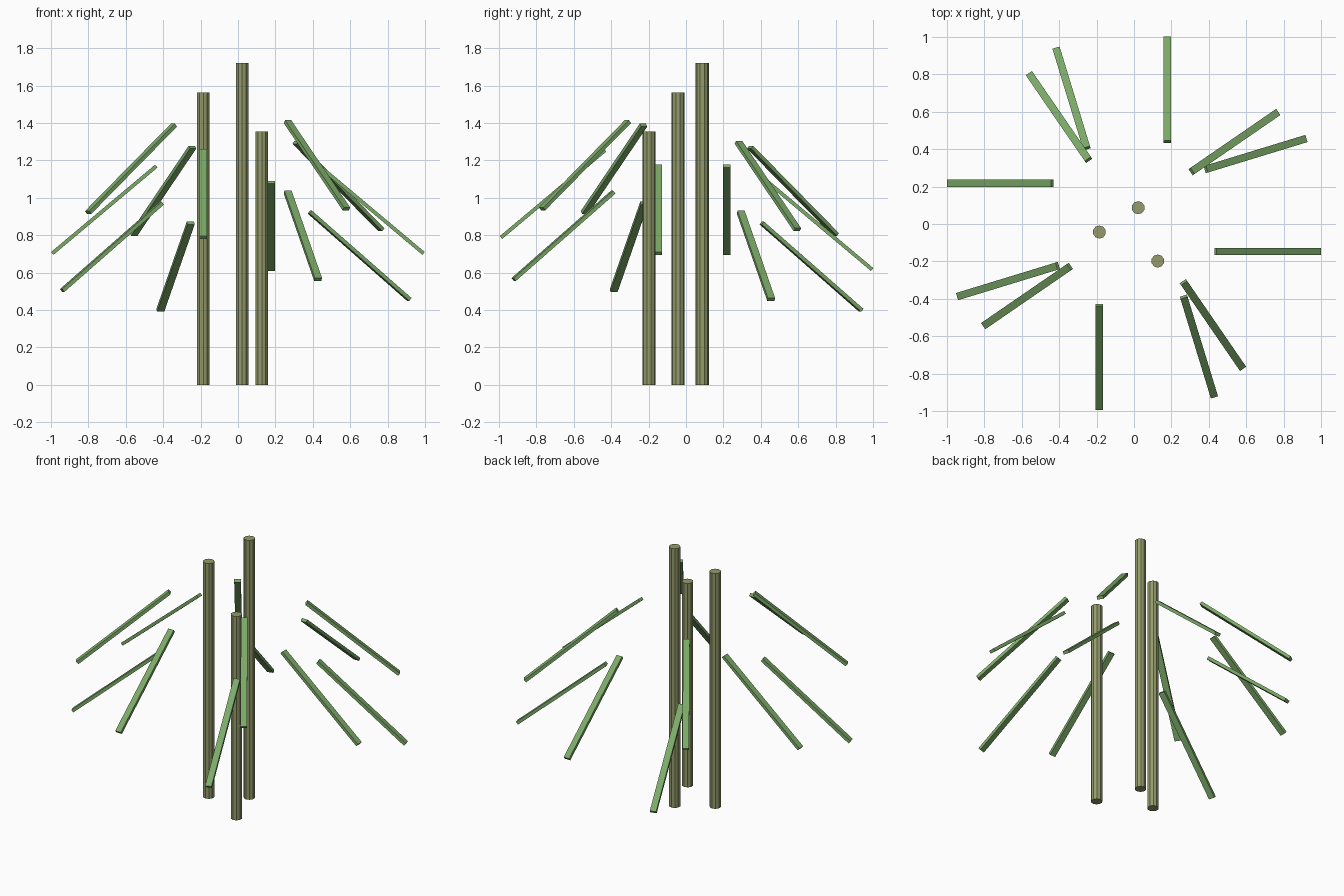
import bpy
from math import radians, cos, sin
from mathutils import Matrix

if "Cube" in bpy.data.objects:
    bpy.data.objects.remove(bpy.data.objects["Cube"])


def material(name, color):
    m = bpy.data.materials.new(name)
    m.diffuse_color = color
    m.use_nodes = True
    m.node_tree.nodes["Principled BSDF"].inputs["Base Color"].default_value = m.diffuse_color
    return m


stem_mat = material("stem olive", (0.30, 0.33, 0.15, 1))
leaf_mat = material("leaf green", (0.20, 0.40, 0.14, 1))

# upright stems: x, y, height
STEMS = [(0.022, 0.087, 1.722), (-0.185, -0.043, 1.563), (0.127, -0.198, 1.354)]
for i, (x, y, h) in enumerate(STEMS):
    bpy.ops.mesh.primitive_cylinder_add(vertices=10, radius=0.035, depth=h,
                                        location=(x, y, h / 2))
    ob = bpy.context.object
    ob.name = f"stem_{i + 1}"
    ob.data.materials.append(stem_mat)

# drooping leaf blades: centre x, y, z and heading in degrees
LEAVES = [
    (0.714, -0.147, 0.936, 0), (0.178, 0.717, 0.850, 90),
    (-0.715, 0.218, 0.936, 180), (-0.185, -0.711, 1.021, 270),
    (0.650, 0.374, 0.690, 17), (-0.334, 0.671, 0.632, 107),
    (-0.674, -0.305, 0.738, 197), (0.347, -0.655, 0.797, 287),
    (0.537, 0.438, 1.063, 34.5), (-0.401, 0.572, 1.037, 124.5),
    (-0.572, -0.385, 1.155, 214.5), (0.422, -0.540, 1.174, 304.5),
]
LENGTH, WIDTH, THICK, DROOP = 0.726, 0.04, 0.02, 40

for i, (x, y, z, heading) in enumerate(LEAVES):
    bpy.ops.mesh.primitive_cube_add(size=1)
    ob = bpy.context.object
    ob.name = f"leaf_{i + 1}"
    ob.data.transform(Matrix.Diagonal((LENGTH, WIDTH, THICK, 1)))
    ob.location = (x, y, z)
    ob.rotation_euler = (0, radians(DROOP), radians(heading))
    ob.data.materials.append(leaf_mat)
